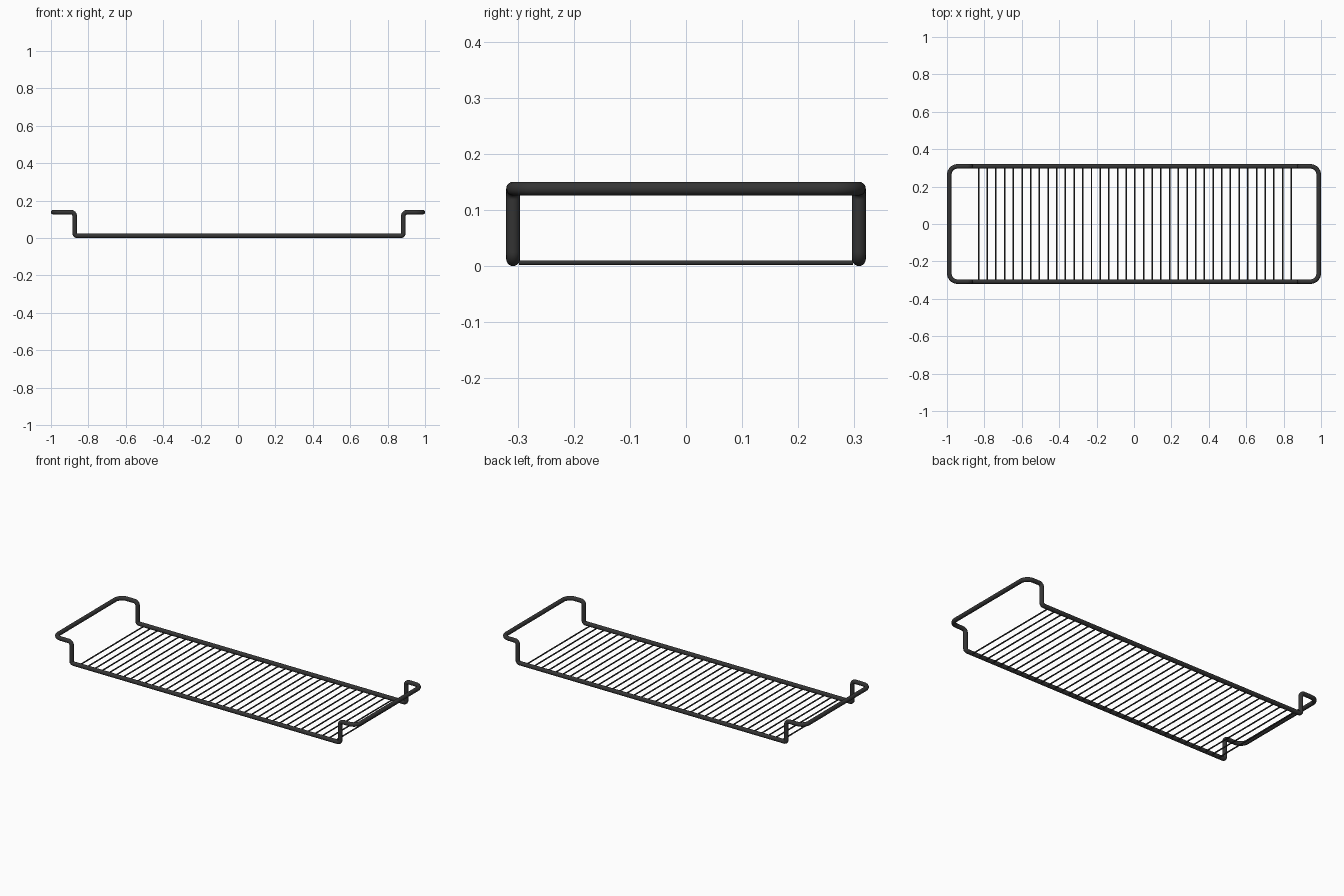
import bpy, bmesh, math
from mathutils import Vector, Matrix

if "Cube" in bpy.data.objects:
    bpy.data.objects.remove(bpy.data.objects["Cube"])

R = 0.0122            # frame tube radius
Y = 0.3082            # rail centre line
LOW, HIGH = R, 0.138
XL, XR, XE = -0.873, 0.884, 1 - R

dark = bpy.data.materials.new("dark_wire")
dark.diffuse_color = (0.035, 0.035, 0.035, 1)
dark.use_nodes = True
dark.node_tree.nodes["Principled BSDF"].inputs["Base Color"].default_value = dark.diffuse_color


def finish(name, bm):
    me = bpy.data.meshes.new(name)
    bm.to_mesh(me)
    bm.free()
    me.materials.append(dark)
    ob = bpy.data.objects.new(name, me)
    bpy.context.collection.objects.link(ob)
    bpy.ops.object.select_all(action='DESELECT')
    ob.select_set(True)
    bpy.context.view_layer.objects.active = ob
    bpy.ops.object.shade_smooth_by_angle(angle=math.radians(40))
    return ob


def fillet(corners, steps=8):
    """Round each (x, y, z, radius) corner of a path with right-angle bends."""
    pts = [Vector(c[:3]) for c in corners]
    out = [pts[0]]
    for i in range(1, len(pts) - 1):
        r = corners[i][3]
        a = (pts[i - 1] - pts[i]).normalized() * r
        b = (pts[i + 1] - pts[i]).normalized() * r
        for k in range(steps + 1):
            t = k / steps * math.pi / 2
            out.append(pts[i] + a * (1 - math.sin(t)) + b * (1 - math.cos(t)))
    return out + [pts[-1]]


def sweep(path, radius, sides=20):
    """Open tube with mitred joints along a path that starts along +y."""
    bm = bmesh.new()
    ring = []
    for k in range(sides):
        t = 2 * math.pi * k / sides
        ring.append(path[0] + Vector((math.cos(t), 0, math.sin(t))) * radius)
    prev = [bm.verts.new(p) for p in ring]
    for i in range(1, len(path)):
        d = (path[i] - path[i - 1]).normalized()
        e = (path[i + 1] - path[i]).normalized() if i + 1 < len(path) else d
        n = (d + e).normalized()
        ring = [p + d * ((path[i] - p).dot(n) / d.dot(n)) for p in ring]
        cur = [bm.verts.new(p) for p in ring]
        for k in range(sides):
            j = (k + 1) % sides
            bm.faces.new((prev[k], prev[j], cur[j], cur[k]))
        prev = cur
    bmesh.ops.recalc_face_normals(bm, faces=bm.faces)
    # point the normals away from the tube's centre line
    bm.faces.ensure_lookup_table()
    f = bm.faces[0]
    c = f.calc_center_median() - path[0]
    if f.normal.dot(Vector((c.x, 0, c.z))) < 0:
        bmesh.ops.reverse_faces(bm, faces=bm.faces)
    return bm


# Frame: half of the loop (end handle, drop, side rail, drop, handle), mirrored
frame = finish("frame", sweep(fillet([
    (-XE, 0, HIGH, 0),
    (-XE, Y, HIGH, 0.045),
    (XL, Y, HIGH, 0.02),
    (XL, Y, LOW, 0.0135),
    (XR, Y, LOW, 0.0135),
    (XR, Y, HIGH, 0.02),
    (XE, Y, HIGH, 0.045),
    (XE, 0, HIGH, 0)]), R))
mirror = frame.modifiers.new("mirror", 'MIRROR')
mirror.use_axis = (False, True, False)

# Cross wires between the rails
bm = bmesh.new()
COUNT = 37
for i in range(COUNT):
    x = -0.831 + i * 1.672 / (COUNT - 1)
    bmesh.ops.create_cone(
        bm, cap_ends=True, segments=12, radius1=0.004, radius2=0.004, depth=0.596,
        matrix=Matrix.Translation((x, 0, 0.006)) @ Matrix.Rotation(math.pi / 2, 4, 'X'))
finish("cross_wires", bm)
